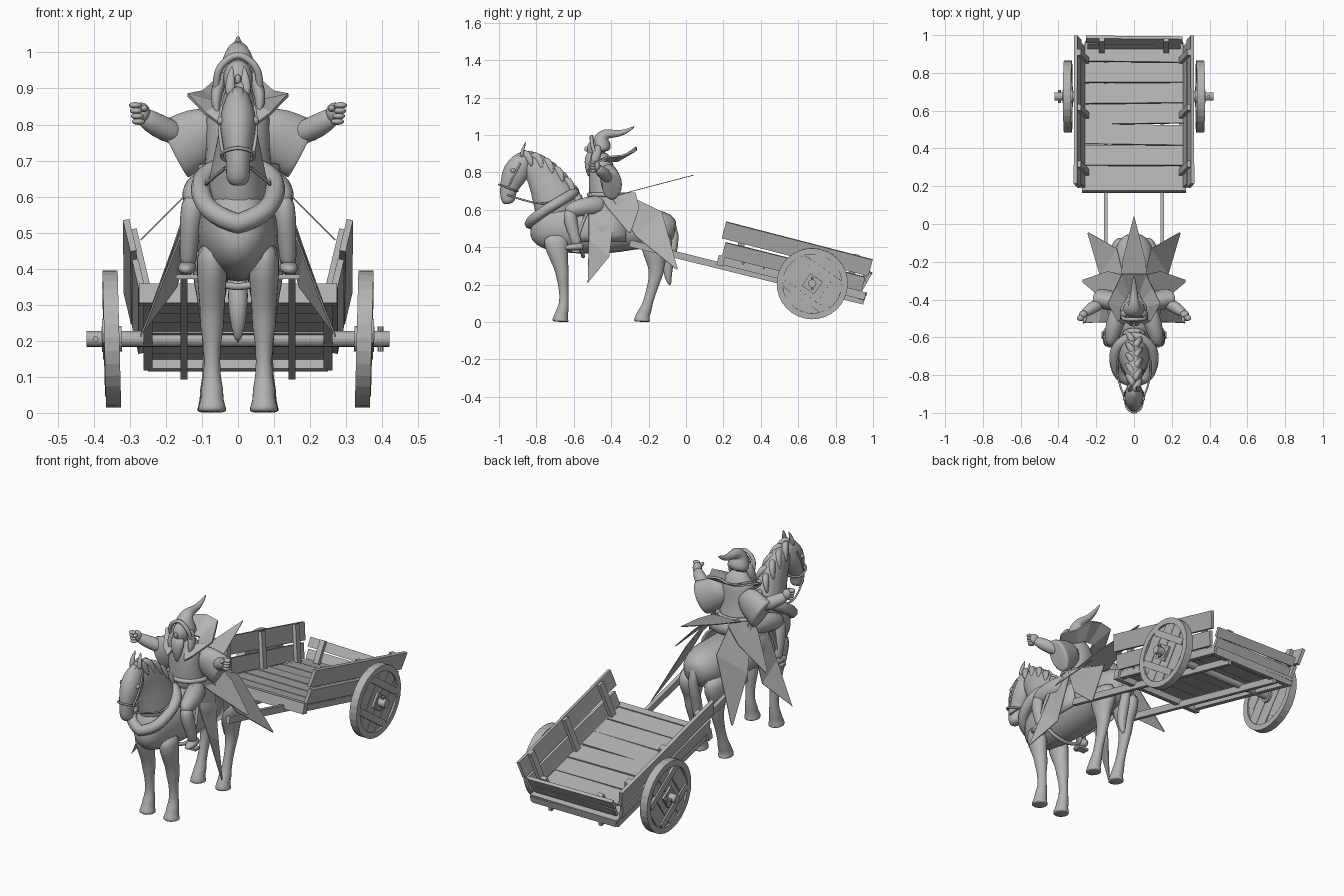
import bpy, bmesh, math, random
from mathutils import Vector, Matrix

random.seed(4)
cube = bpy.data.objects.get("Cube")
if cube:
    bpy.data.objects.remove(cube, do_unlink=True)

grey = bpy.data.materials.new("plain_grey")
grey.use_nodes = True
tone = (0.45, 0.45, 0.44, 1)
grey.diffuse_color = tone
grey.node_tree.nodes["Principled BSDF"].inputs["Base Color"].default_value = tone
SIDES = (("left", 1), ("right", -1))


def rot(deg, axis):
    return Matrix.Rotation(math.radians(deg), 4, axis)


def move(x, y, z):
    return Matrix.Translation((x, y, z))


def finish(name, bm, smooth=False):
    bmesh.ops.recalc_face_normals(bm, faces=bm.faces)
    me = bpy.data.meshes.new(name)
    bm.to_mesh(me)
    bm.free()
    me.materials.append(grey)
    me.polygons.foreach_set("use_smooth", [smooth] * len(me.polygons))
    ob = bpy.data.objects.new(name, me)
    bpy.context.collection.objects.link(ob)
    return ob


def box(name, frame, centre, size):
    bm = bmesh.new()
    bmesh.ops.create_cube(bm, size=1, matrix=frame @ move(*centre) @ Matrix.Diagonal((*size, 1)))
    return finish(name, bm)


def ball(name, centre, size):
    bm = bmesh.new()
    bmesh.ops.create_uvsphere(bm, u_segments=16, v_segments=10, radius=1,
                              matrix=move(*centre) @ Matrix.Diagonal((*size, 1)))
    return finish(name, bm, True)


def rod(name, frame, radius, length, sides=16):
    bm = bmesh.new()
    bmesh.ops.create_cone(bm, cap_ends=True, segments=sides, radius1=radius, radius2=radius,
                          depth=length, matrix=frame)
    return finish(name, bm)


def loft(name, rings, ref=(1, 0, 0), n=12):
    """Smooth body through elliptical rings given as x, y, z, half width, half height."""
    bm, rows = bmesh.new(), []
    pts = [Vector(r[:3]) for r in rings]
    for i, r in enumerate(rings):
        t = (pts[min(i + 1, len(pts) - 1)] - pts[max(i - 1, 0)]).normalized()
        side = Vector(ref)
        side = (side - t * side.dot(t)).normalized()
        up = t.cross(side)
        angles = [math.tau * k / n for k in range(n)]
        rows.append([bm.verts.new(pts[i] + side * r[3] * math.cos(a) + up * r[4] * math.sin(a)) for a in angles])
    for a, b in zip(rows, rows[1:]):
        for k in range(n):
            bm.faces.new((a[k], a[(k + 1) % n], b[(k + 1) % n], b[k]))
    bm.faces.new(rows[0])
    bm.faces.new(rows[-1])
    ob = finish(name, bm, True)
    ob.modifiers.new("round", "SUBSURF").levels = 1
    return ob


def sheet(name, rows, thick, smooth=False):
    """Cloth or leather stretched between rows of points."""
    bm = bmesh.new()
    grid = [[bm.verts.new(p) for p in row] for row in rows]
    for a, b in zip(grid, grid[1:]):
        for k in range(len(a) - 1):
            bm.faces.new((a[k], a[k + 1], b[k + 1], b[k]))
    mod = finish(name, bm, smooth).modifiers.new("thickness", "SOLIDIFY")
    mod.thickness, mod.offset = thick, 0


def cord(name, pts, radius, loop=False):
    cu = bpy.data.curves.new(name, "CURVE")
    cu.dimensions, cu.bevel_depth, cu.bevel_resolution, cu.resolution_u = "3D", radius, 2, 6
    sp = cu.splines.new("NURBS")
    sp.points.add(len(pts) - 1)
    for p, co in zip(sp.points, pts):
        p.co = (*co, 1)
    sp.order_u, sp.use_endpoint_u, sp.use_cyclic_u = 3, True, loop
    cu.materials.append(grey)
    bpy.context.collection.objects.link(bpy.data.objects.new(name, cu))


def mirrored(half):
    """Closes a +x run of points with its mirror image."""
    return half + [(-x, y, z) for x, y, z in reversed(half) if abs(x) > 1e-4]


# Horse body, neck, head and tail
body = [(-.83, .53, .04, .06), (-.79, .52, .085, .12), (-.70, .51, .11, .14), (-.58, .50, .12, .14),
        (-.42, .48, .125, .125), (-.28, .495, .125, .11), (-.17, .50, .12, .11), (-.09, .49, .09, .095),
        (-.055, .48, .045, .05)]
neck = [(-.65, .54, .10, .15), (-.70, .65, .085, .125), (-.745, .75, .06, .102), (-.79, .82, .048, .085),
        (-.85, .87, .036, .06)]
head = [(-.84, .895, .025, .03), (-.88, .855, .042, .06), (-.91, .80, .058, .078), (-.94, .74, .042, .058),
        (-.953, .69, .033, .044), (-.952, .655, .036, .042), (-.945, .63, .026, .028)]
tail = [(-.09, .55, .02, .02), (-.05, .47, .025, .022), (-.08, .36, .028, .03), (-.105, .28, .03, .03),
        (-.085, .19, .008, .008)]
for name, rings in (("horse_body", body), ("horse_neck", neck), ("horse_head", head), ("horse_tail", tail)):
    loft(name, [(0, *r) for r in rings])

# Horse legs and ears
front_leg = [(-.70, .48, .045, .08), (-.69, .38, .045, .06), (-.665, .29, .034, .038), (-.66, .24, .036, .036),
             (-.655, .19, .023, .026), (-.65, .1, .023, .025), (-.66, .065, .034, .034), (-.665, .04, .031, .035),
             (-.672, .01, .042, .046), (-.672, 0, .042, .046)]
hind_leg = [(-.16, .48, .055, .1), (-.155, .38, .055, .085), (-.165, .32, .04, .05), (-.155, .27, .034, .042),
            (-.175, .2, .023, .03), (-.205, .1, .023, .026), (-.215, .065, .033, .034), (-.23, .04, .031, .036),
            (-.235, .01, .04, .046), (-.235, 0, .04, .046)]
for side, s in SIDES:
    loft(side + "_front_leg", [(s * .072, *r) for r in front_leg])
    loft(side + "_hind_leg", [(s * .075, *r) for r in hind_leg])
    loft(side + "_ear", [(s * .022, -.88, .875, .016, .014), (s * .022, -.875, .92, .016, .01),
                         (s * .016, -.855, .965, .002, .002)], n=8)
    ball(side + "_horse_eye", (s * .048, -.925, .81), (.01, .013, .012))

# Mane tufts along the crest
for i in range(10):
    t = i / 9
    y, z, s = -.87 + .25 * t, .91 - .02 * t - .16 * t * t, (-1) ** i
    loft("mane_tuft_%d" % i, [(0, y - .015, z - .03, .02, .03), (s * .01, y + .01, z - .003, .022, .03),
                              (s * .03, y + .035, z - .03, .016, .026), (s * .045, y + .045, z - .08, .004, .006)],
         n=8)
loft("forelock", [(0, -.87, .90, .02, .015), (0, -.92, .885, .02, .012), (0, -.972, .82, .004, .004)], n=8)

# Tack
cord("breast_collar", mirrored([(0, -.835, .525), (.065, -.825, .545), (.105, -.75, .60), (.10, -.65, .66),
                                (0, -.58, .70)]), .028, True)
cord("nose_band", mirrored([(0, -1.0, .735), (.045, -.985, .73), (.045, -.91, .70), (0, -.895, .70)]), .005, True)
rows = []
for y in (-.60, -.52, -.42, -.32):
    arc = [math.radians(-25 + 230 * k / 14) for k in range(15)]
    rows.append([(.135 * math.cos(a), y, .49 + .145 * math.sin(a)) for a in arc])
sheet("saddle_blanket", rows, .012, True)
ball("saddle_pommel", (0, -.58, .65), (.06, .03, .04))
ball("saddle_cantle", (0, -.33, .64), (.1, .03, .04))
for side, s in SIDES:
    cord(side + "_rein", [(s * .035, -.955, .68), (s * .085, -.84, .64), (s * .09, -.74, .63), (s * .08, -.66, .67),
                          (s * .03, -.57, .69)], .005)
    cord(side + "_cheek_strap", [(s * .04, -.955, .715), (s * .058, -.92, .78), (s * .045, -.885, .85)], .005)
    cord(side + "_stirrup_strap", [(s * .13, -.53, .58), (s * .145, -.57, .5), (s * .14, -.59, .4)], .008)
    box(side + "_stirrup", Matrix(), (s * .142, -.59, .378), (.06, .04, .012))
    cord(side + "_girth", [(s * .132, -.62, .58), (s * .138, -.58, .45), (s * .08, -.55, .355), (0, -.55, .35)], .01)

# Rider body, legs, arms and hands
loft("rider_torso", [(0, -.43, .62, .1, .09), (0, -.44, .67, .098, .08), (0, -.45, .74, .09, .075),
                     (0, -.45, .82, .095, .07), (0, -.45, .86, .08, .06), (0, -.46, .91, .035, .035)])
for side, s in SIDES:
    loft(side + "_thigh", [(s * .06, -.42, .63, .05, .055), (s * .1, -.52, .62, .052, .055),
                           (s * .12, -.60, .605, .04, .045), (s * .125, -.645, .585, .025, .03)])
    loft(side + "_shin", [(s * .122, -.62, .61, .033, .035), (s * .13, -.62, .54, .034, .04),
                          (s * .137, -.595, .46, .025, .028), (s * .14, -.58, .40, .025, .03)])
    loft(side + "_boot", [(s * .138, -.545, .405, .02, .02), (s * .14, -.58, .405, .027, .024),
                          (s * .143, -.62, .398, .025, .016), (s * .145, -.65, .397, .012, .01)])
    loft(side + "_sleeve", [(s * .05, -.42, .81, .045, .05), (s * .1, -.41, .775, .052, .082),
                            (s * .15, -.4, .745, .056, .088), (s * .178, -.395, .73, .056, .092),
                            (s * .18, -.395, .729, .056, .092)], ref=(0, 1, 0))
    loft(side + "_forearm", [(s * .15, -.405, .765, .03, .03), (s * .2, -.43, .785, .036, .036),
                             (s * .245, -.46, .81, .03, .032), (s * .27, -.478, .828, .018, .024)], ref=(0, 1, 0))
    ball(side + "_palm", (s * .268, -.48, .833), (.024, .022, .028))
    for k in range(4):
        ball("%s_finger_%d" % (side, k), (s * (.276 + .003 * k), -.497, .808 + .015 * k), (.018, .016, .009))
    ball(side + "_thumb", (s * .26, -.505, .845), (.01, .018, .01))

# Rider head, beard and bent hood
ball("rider_head", (0, -.48, .925), (.042, .05, .055))
ball("rider_nose", (0, -.53, .925), (.009, .014, .014))
loft("beard", [(0, -.505, .915, .035, .015), (0, -.52, .88, .042, .024), (0, -.525, .83, .03, .02),
               (0, -.52, .775, .004, .004)], n=10)
for side, s in SIDES:
    loft(side + "_hair", [(s * .04, -.47, .95, .018, .02), (s * .057, -.475, .90, .02, .028),
                          (s * .064, -.49, .86, .016, .024), (s * .055, -.5, .82, .004, .005)], n=8)
loft("hood", [(0, -.445, .905, .066, .045), (0, -.45, .945, .058, .052), (0, -.455, .985, .044, .045),
              (0, -.43, 1.01, .03, .03), (0, -.38, 1.005, .02, .02), (0, -.33, 1.012, .016, .015),
              (0, -.27, 1.048, .003, .003)])
cord("hood_rim", mirrored([(.06, -.475, .87), (.062, -.495, .92), (.05, -.505, .965), (0, -.505, 1.0)]), .01)

# Flared collar of the robe
outer = mirrored([(.05, -.53, .80), (.09, -.51, .83), (.14, -.42, .882), (.1, -.34, .89), (.065, -.265, .92),
                  (0, -.265, .935)])
inner = [(x * .45, -.45 + (y + .45) * .45, .86) for x, y, z in outer]
sheet("robe_collar", [inner, outer], .01)

# Pointed robe skirt: one flat blade per point, each given as two edges that meet in the tip
blades = {
    "front": ([(.09, -.52, .67), (.18, -.52, .44), (.27, -.525, .21)],
              [(.11, -.37, .67), (.17, -.41, .35), (.27, -.52, .215)]),
    "side": ([(.06, -.47, .69), (.14, -.42, .61), (.27, -.31, .48)],
             [(.06, -.27, .69), (.14, -.25, .61), (.27, -.295, .48)]),
    "back": ([(.11, -.40, .67), (.18, -.27, .46), (.245, -.05, .28)],
             [(.04, -.34, .69), (.09, -.13, .59), (.24, -.045, .285)])}
for side, s in SIDES:
    for name, edges in blades.items():
        sheet(side + "_%s_skirt_blade" % name, [[(s * x, y, z) for x, y, z in e] for e in edges], .004)
sheet("middle_skirt_blade", [[(s * .08, -.36, .68), (s * .06, -.19, .725), (s * .002, .04, .785)]
                             for s in (1, -1)], .004)
cord("belt", [(.105 * math.cos(a), -.435 + .088 * math.sin(a), .68) for a in [math.tau * k / 10 for k in range(10)]],
     .012, True)

# Cart floor, shafts and beams in the tilted cart frame
cart = move(0, .605, .25) @ rot(-13.9, "X")
for k in range(7):
    box("floor_plank_%d" % k, cart @ move(0, -.36 + .113 * k, -.01) @ rot(random.uniform(-1, 1), "Z"),
        (0, 0, random.uniform(-.003, .003)), (.52, .108, .018))
box("front_beam", cart, (0, -.425, -.025), (.55, .035, .055))
box("rear_beam", cart, (0, .355, -.03), (.5, .035, .035))
for side, s in SIDES:
    box(side + "_shaft", cart, (s * .15, -.275, -.052), (.02, 1.29, .036))
    box(side + "_floor_bearer", cart, (s * .25, -.03, -.03), (.025, .8, .03))
    # Flared side boards with upright battens
    wall = cart @ move(s * .268, 0, 0) @ rot(s * 13, "Y")
    box(side + "_lower_board", wall, (0, -.04, .038), (.018, .77, .08))
    box(side + "_upper_board", wall @ rot(-.6, "X"), (0, -.045, .138), (.018, .81, .092))
    for k, y in enumerate((-.34, -.03, .27)):
        box("%s_upright_%d" % (side, k), wall, (-s * .018, y, .085), (.02, .035, .19))

# Leaning tailgate
gate = cart @ move(0, .338, 0) @ rot(-16, "X")
box("tailgate_lower_board", gate, (0, 0, .03), (.49, .018, .05))
box("tailgate_upper_board", gate @ rot(1, "Y"), (0, 0, .085), (.51, .018, .05))
for side, s in SIDES:
    box(side + "_tailgate_batten", gate, (s * .17, -.018, .055), (.03, .02, .12))

# Axle, pins and plank wheels
hub_centre = move(0, .675, .205)
rod("axle", hub_centre @ rot(90, "Y"), .022, .84)
for side, s in SIDES:
    wheel = hub_centre @ move(s * .35, 0, 0) @ rot(s * 1.5, "Y") @ rot(-35, "X")
    bm = bmesh.new()
    ring = [bm.verts.new((x, r, 0)) for x, r in ((-.021, .158), (.021, .158), (.021, .19), (-.021, .19))]
    for a, b in zip(ring, ring[1:] + ring[:1]):
        bm.edges.new((a, b))
    bmesh.ops.spin(bm, geom=bm.edges[:] + bm.verts[:], angle=math.tau, steps=32, axis=(1, 0, 0), cent=(0, 0, 0))
    bmesh.ops.remove_doubles(bm, verts=bm.verts, dist=1e-4)
    bm.transform(wheel)
    finish(side + "_wheel_rim", bm)
    rod(side + "_wheel_disc", wheel @ rot(90, "Y"), .165, .02, 32)
    for k, y in enumerate((-.112, -.037, .037, .112)):
        length = 2 * math.sqrt(.172 ** 2 - (abs(y) + .036) ** 2)
        box("%s_wheel_plank_%d" % (side, k), wheel, (0, y, 0), (.03, .071, length))
    for k, z in enumerate((-.085, .085)):
        box("%s_wheel_batten_%d" % (side, k), wheel, (s * .016, 0, z), (.014, .26, .035))
    box(side + "_hub_block", wheel, (s * .014, 0, 0), (.024, .08, .08))
    rod(side + "_hub", wheel @ rot(90, "Y"), .036, .056)
    rod(side + "_axle_pin", hub_centre @ move(s * .395, 0, 0) @ rot(45 - 45 * s, "X"), .008, .07, 8)
